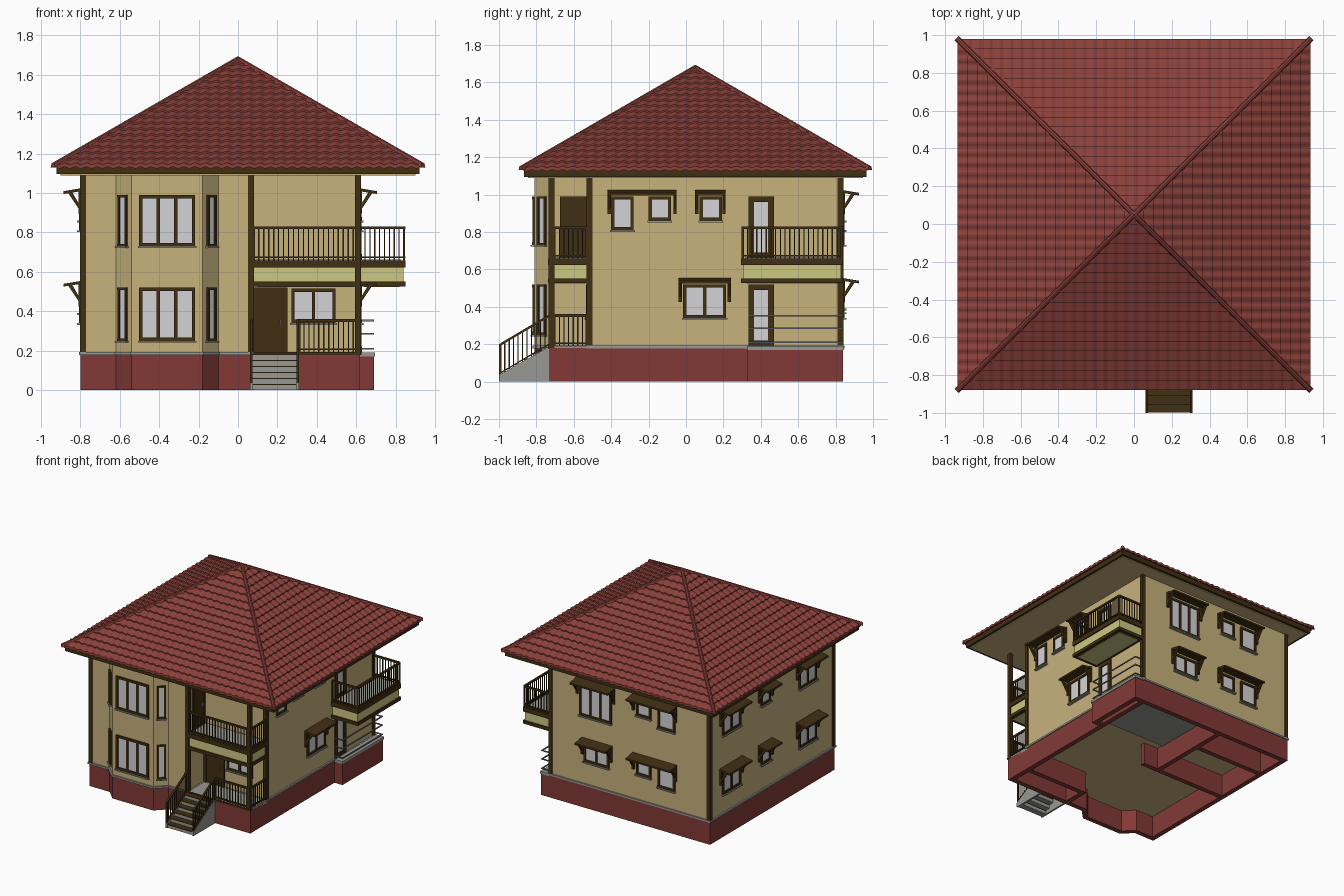
import bpy, bmesh, math
from mathutils import Matrix, Vector

if "Cube" in bpy.data.objects:
    bpy.data.objects.remove(bpy.data.objects["Cube"])


def material(name, r, g, b):
    m = bpy.data.materials.new(name)
    lin = [((c / 255 + 0.055) / 1.055) ** 2.4 for c in (r, g, b)]
    m.diffuse_color = (*lin, 1)
    m.use_nodes = True
    m.node_tree.nodes["Principled BSDF"].inputs["Base Color"].default_value = m.diffuse_color
    return m


TAN = material("wall tan", 200, 178, 125)
BROWN = material("dark brown wood", 64, 46, 18)
ROOF = material("roof tile red", 138, 64, 58)
RED = material("plinth red", 130, 58, 54)
GREY = material("stone grey", 152, 152, 147)
YELLOW = material("balcony yellow", 204, 200, 130)
GLASS = material("window glass", 212, 212, 214)
STEEL = material("rail steel", 120, 122, 126)

parts = {}
ID = Matrix()


def part(name, mat):
    """Mesh that collects all pieces of one named part"""
    if name not in parts:
        parts[name] = (bmesh.new(), mat)
    return parts[name][0]


def prism(bm, pts, vec, M=ID):
    a = [bm.verts.new(M @ Vector(p)) for p in pts]
    b = [bm.verts.new(M @ (Vector(p) + Vector(vec))) for p in pts]
    n = len(a)
    fs = [bm.faces.new(a[::-1]), bm.faces.new(b)]
    fs += [bm.faces.new((a[i], a[(i + 1) % n], b[(i + 1) % n], b[i])) for i in range(n)]
    bmesh.ops.recalc_face_normals(bm, faces=fs)


def box(bm, x0, x1, y0, y1, z0, z1, M=ID):
    prism(bm, [(x0, y0, z0), (x1, y0, z0), (x1, y1, z0), (x0, y1, z0)], (0, 0, z1 - z0), M)


def shell(name, mat, pts, z0, z1, thick, offset):
    """Vertical walls along a closed outline"""
    bm = part(name, mat)
    lo = [bm.verts.new((x, y, z0)) for x, y in pts]
    hi = [bm.verts.new((x, y, z1)) for x, y in pts]
    for i in range(len(pts)):
        j = (i + 1) % len(pts)
        bm.faces.new((lo[i], lo[j], hi[j], hi[i]))
    return name, thick, offset


def place(x, y, ang):
    return Matrix.Translation((x, y, 0)) @ Matrix.Rotation(math.radians(ang), 4, 'Z')


# ---- plinth, walls and floors
bay = [(-.62, -.73), (-.54, -.81), (-.18, -.81), (-.10, -.73)]
plinth = [(-.8, -.73)] + bay + [(.62, -.73), (.62, .33), (.69, .33), (.69, .84), (-.8, .84)]
walls = [(-.795, -.73)] + bay + [(.065, -.73), (.065, -.52), (.615, -.52), (.615, .835), (-.795, .835)]
shells = [shell("plinth", RED, plinth, 0, .18, .04, -1),
          shell("base_band", GREY, walls, .178, .192, .012, 1)]
prism(part("walls", TAN), [(x, y, .175) for x, y in walls], (0, 0, .92))
pw = part("plinth_partitions", RED)
for b in ((-.17, -.13, .1, .82), (-.78, 0, .08, .12), (-.78, -.15, .53, .57),
          (.045, .085, -.71, -.52), (.05, .6, -.54, -.5), (.58, .62, .3, .82)):
    box(pw, *b, 0, .176)
box(part("cellar_ceiling", GREY), -.15, .58, .18, .82, .168, .177)
box(part("porch_floor", GREY), .06, .62, -.73, -.51, .165, .19)
box(part("porch_edge", BROWN), .06, .625, -.737, -.728, .178, .192)
box(part("terrace_floor", GREY), .61, .695, .325, .845, .17, .19)

# ---- corner posts
for x, y in ((-.787, -.72), (-.787, .827), (.608, .827), (.608, -.515), (.065, -.72), (.608, -.72)):
    box(part("corner_posts", BROWN), x - .015, x + .015, y - .016, y + .016, .18, 1.1)


# ---- windows, doors and awnings (local -y points out of the wall)
def window(M, w, z0, z1, panes=1, f=.017, sill=True):
    fr, h = part("window_frames", BROWN), w / 2
    box(part("window_glass", GLASS), -h + .005, h - .005, -.004, .01, z0 + .005, z1 - .005, M)
    box(fr, -h, h, -.013, .01, z0, z0 + f, M)
    box(fr, -h, h, -.013, .01, z1 - f, z1, M)
    for i in range(panes + 1):
        c = -h + f / 2 + (w - f) * i / panes
        box(fr, c - f / 2, c + f / 2, -.012, .01, z0 + f / 2, z1 - f / 2, M)
    if sill:
        box(part("window_sills", GREY), -h - .006, h + .006, -.022, .01, z0 - .009, z0, M)


def awning(M, w, z):
    bm, h = part("awnings", BROWN), w / 2
    prism(bm, [(-h, .005, z), (-h, -.09, z - .016), (-h, -.09, z - .03), (-h, .005, z - .015)], (w, 0, 0), M)
    for x in (-h, h - .018):
        box(bm, x, x + .018, -.014, .005, z - .13, z - .01, M)
        prism(bm, [(x, 0, z - .125), (x, -.066, z - .026), (x, -.046, z - .022), (x, 0, z - .1)], (.018, 0, 0), M)


UP, LOW = 1.025, .555
for z0, z1 in ((.25, .52), (.73, .99)):          # bay
    window(place(-.36, -.81, 0), .285, z0, z1, 3)
    window(place(-.582, -.768, -45), .062, z0, z1, 1, .012)
    window(place(-.138, -.768, 45), .062, z0, z1, 1, .012)
window(place(.383, -.52, 0), .225, .34, .515, 2)  # porch

# right wall: (centre y, width, z0, z1, panes)
for c, w, z0, z1, n in ((-.34, .12, .81, .99, 1), (-.14, .12, .86, .99, 1), (.133, .12, .86, .99, 1),
                        (.1, .23, .34, .52, 2)):
    window(place(.615, c, 90), w, z0, z1, n)
for c, w, z in ((-.235, .37, UP), (.13, .165, UP), (.1, .28, LOW)):
    awning(place(.615, c, 90), w, z)
for z0, z1 in ((.19, .52), (.66, .99)):          # glazed side doors
    window(place(.615, .402, 90), .135, z0, z1, 1, .03, False)

# back wall
window(place(.21, .835, 180), .28, .73, .99, 3)
awning(place(.21, .835, 180), .34, UP)
window(place(.2, .835, 180), .22, .37, .52, 2)
awning(place(.2, .835, 180), .27, LOW)
for top, zt in ((.99, UP), (.52, LOW)):
    window(place(-.215, .835, 180), .13, top - .13, top)
    window(place(-.415, .835, 180), .15, top - .18, top)
    awning(place(-.31, .835, 180), .39, zt)
    # left wall
    for c, w, h, n in ((.57, .23, .18, 2), (.14, .12, .13, 1), (-.39, .22, .18, 2)):
        window(place(-.795, c, -90), w, top - h, top, n)
        awning(place(-.795, c, -90), w + .06, zt)

# solid doors: porch entrance and upper balcony
for M, w, z0, z1 in ((place(.16, -.52, 0), .16, .19, .52), (place(.065, -.597, 90), .135, .66, .99)):
    d = part("solid_doors", BROWN)
    box(d, -w / 2, w / 2, -.007, .01, z0, z1, M)
    for s in (-1, 1):
        box(d, s * w / 2 - .01, s * w / 2 + .01, -.014, .01, z0, z1, M)
    box(d, -w / 2, w / 2, -.014, .01, z1 - .018, z1, M)
    box(part("door_handles", STEEL), w / 2 - .03, w / 2 - .022, -.02, 0, z0 + .14, z0 + .17, M)

# ---- balconies
for x0, x1, y0, y1 in ((.07, .622, -.737, -.51), (.61, .85, .295, .84)):
    t = part("balcony_beams", BROWN)
    box(t, x0, x1, y0, y1, .526, .552)
    box(t, x0, x1, y0, y1, .622, .658)
    box(part("balcony_slabs", YELLOW), x0 + .01, x1 - .01, y0 + .01, y1 - .01, .55, .624)
    box(part("balcony_undersides", YELLOW), x0 + .03, x1 - .03, y0 + .03, y1 - .03, .522, .53)
    box(part("balcony_floors", GREY), x0 + .02, x1 - .02, y0 + .02, y1 - .02, .65, .663)


# ---- railings
def railing(p, q, z0, z1, slope=0):
    """Balustrade from p to q; slope is the rise along its length"""
    bm = part("railings", BROWN)
    d = Vector((q[0] - p[0], q[1] - p[1], 0))
    M = place(p[0], p[1], math.degrees(math.atan2(d.y, d.x)))
    L = d.length
    for z, t in ((z1 - .014, .014), (z0 + .012, .008)):
        prism(bm, [(0, -.007, z), (0, .007, z), (0, .007, z + t), (0, -.007, z + t)], (L, 0, slope), M)
    n = max(2, round(L / .025))
    for i in range(n + 1):
        x, r = L * i / n, .006 if i in (0, n) else .003
        box(bm, x - r, x + r, -r, r, z0 + slope * i / n, z1 - .005 + slope * i / n, M)


railing((.31, -.725), (.61, -.725), .19, .36)
railing((.612, -.725), (.612, -.53), .19, .36)
railing((.08, -.725), (.61, -.725), .658, .83)
railing((.612, -.725), (.612, -.53), .658, .83)
railing((.62, .303), (.842, .303), .658, .83)
railing((.842, .303), (.842, .832), .658, .83)
railing((.842, .832), (.62, .832), .658, .83)
for z in (.21, .285, .353):                       # steel bars of the terrace
    s = part("terrace_bars", STEEL)
    box(s, .682, .69, .335, .838, z - .004, z + .004)
    for y in (.335, .83):
        box(s, .61, .69, y, y + .008, z - .004, z + .004)

# ---- entrance stairs
N = 6
for i in range(N):
    y, z = -.992 + i * .262 / N, (i + 1) * .183 / N
    box(part("stair_risers", GREY), .07, .3, y, y + .05, z - .183 / N, z - .005)
    box(part("stair_treads", BROWN), .065, .305, y - .006, y + .05, z - .006, z)
for x in (.06, .296):
    prism(part("stair_sides", GREY), [(x, -1, 0), (x, -.73, 0), (x, -.73, .188), (x, -1, .035)], (.014, 0, 0))
    railing((x + .007, -.993), (x + .007, -.73), .03, .205, .155)

# ---- roof: eaves box, solid core, rippled tile courses, hip caps
CY, W, D, Z0, RISE = .05, .935, .93, 1.14, .54
box(part("eaves_fascia", BROWN), -.92, .92, CY - .915, CY + .915, 1.095, 1.135)
box(part("soffit", TAN), -.9, .9, CY - .895, CY + .895, 1.088, 1.1)
core = part("roof_core", ROOF)
base = [core.verts.new((sx * (W - .005), CY + sy * (D - .005), Z0 - .008))
        for sx, sy in ((-1, -1), (1, -1), (1, 1), (-1, 1))]
apex = core.verts.new((0, CY, Z0 + RISE - .01))
core.faces.new(base[::-1])
for i in range(4):
    core.faces.new((base[i], base[(i + 1) % 4], apex))

tiles = part("roof_tiles", ROOF)
ROWS, WAVES, SEG = 18, 34, 6
COLS = WAVES * SEG
for k in range(4):
    R = Matrix.Rotation(k * math.pi / 2, 3, 'Z')

    def tile_point(j, t, lift):
        u = max(-(1 - t), min(1 - t, -1 + 2 * j / COLS))
        h = lift + .004 * math.cos(math.pi * WAVES * (u + 1))
        p = R @ Vector((u, -(1 - t), 0))
        return Vector((p.x * W, CY + p.y * D, Z0 + RISE * t + h))

    prof = [(0, -.012)]
    for r in range(ROWS):
        prof += [(r / ROWS, .008), ((r + 1) / ROWS, 0)]
    for (ta, la), (tb, lb) in zip(prof, prof[1:]):
        for j in range(COLS):
            if min(abs(-1 + 2 * j / COLS), abs(-1 + 2 * (j + 1) / COLS)) >= 1 - ta and ta > 0:
                continue
            q = [tile_point(j, ta, la), tile_point(j + 1, ta, la),
                 tile_point(j + 1, tb, lb), tile_point(j, tb, lb)]
            tiles.faces.new([tiles.verts.new(p) for p in q])
    # hip cap: low ridged strip down each corner
    a = Vector(((W + .004) * (1 if k in (0, 1) else -1), CY + (D + .004) * (1 if k in (0, 3) else -1), Z0 + .002))
    d = Vector((0, CY, Z0 + RISE + .002)) - a
    side = d.cross(Vector((0, 0, 1))).normalized() * .016
    up = Vector((0, 0, .012))
    prism(part("hip_caps", ROOF), [a - side - up, a + side - up, a + side * .6 + up * .7, a + up, a - side * .6 + up * .7], d)
bmesh.ops.remove_doubles(tiles, verts=tiles.verts, dist=1e-5)

# ---- turn the collected parts into objects
objs = {}
for name, (bm, mat) in parts.items():
    me = bpy.data.meshes.new(name)
    bm.to_mesh(me)
    bm.free()
    me.materials.append(mat)
    objs[name] = bpy.data.objects.new(name, me)
    bpy.context.collection.objects.link(objs[name])
for name, thick, offset in shells:
    m = objs[name].modifiers.new("thickness", 'SOLIDIFY')
    m.thickness, m.offset, m.use_even_offset = thick, offset, True
